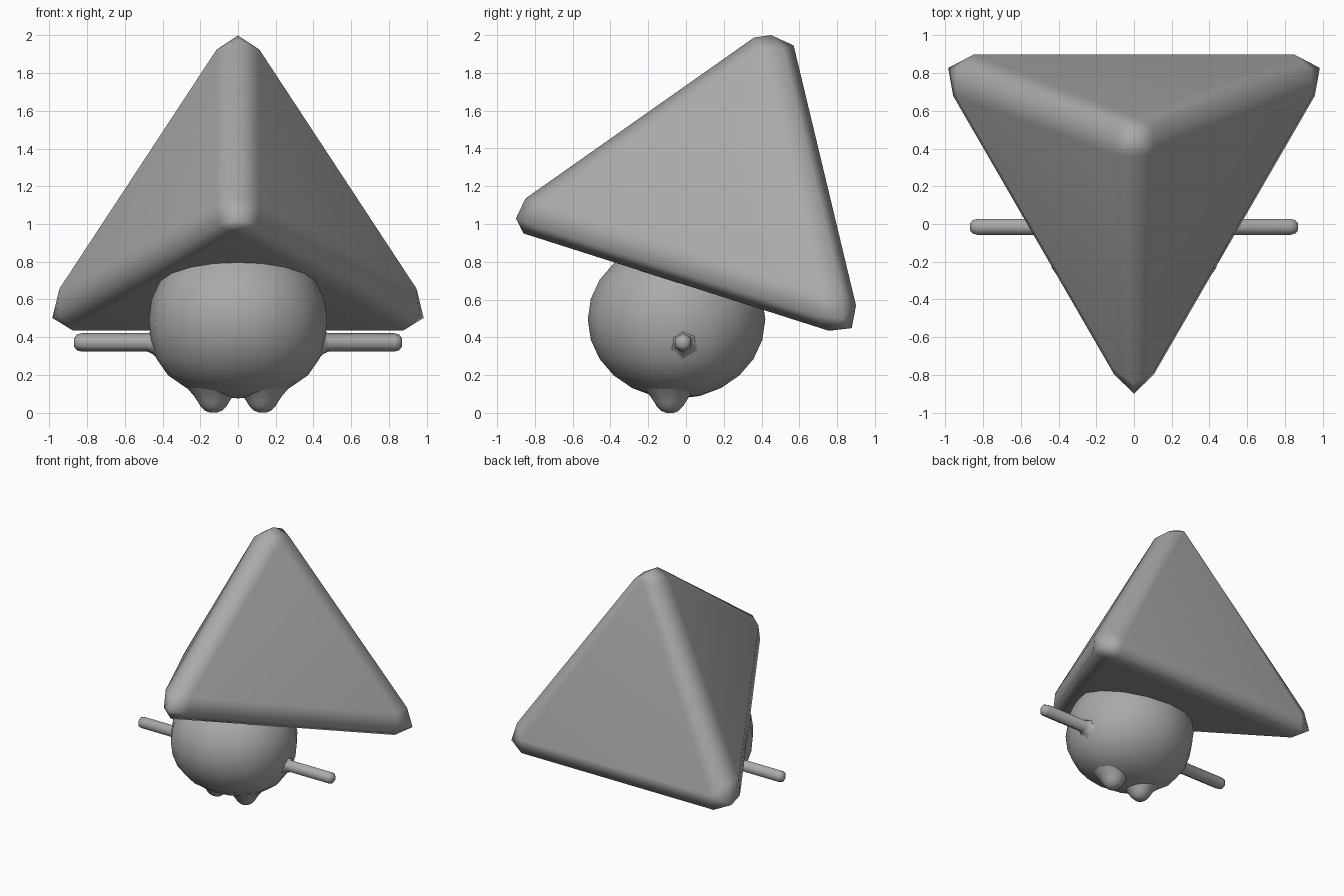
import bpy, bmesh, math
from mathutils import Matrix, Vector

if "Cube" in bpy.data.objects:
    bpy.data.objects.remove(bpy.data.objects["Cube"])

grey = bpy.data.materials.new("plain_grey")
grey.diffuse_color = (0.4, 0.4, 0.4, 1)
grey.use_nodes = True
grey.node_tree.nodes["Principled BSDF"].inputs["Base Color"].default_value = grey.diffuse_color


def finish(name, bm):
    """Turn a bmesh into a smooth grey object."""
    bmesh.ops.recalc_face_normals(bm, faces=bm.faces)
    for f in bm.faces:
        f.smooth = True
    mesh = bpy.data.meshes.new(name)
    bm.to_mesh(mesh)
    bm.free()
    mesh.materials.clear()
    mesh.materials.append(grey)
    ob = bpy.data.objects.new(name, mesh)
    bpy.context.collection.objects.link(ob)
    return ob


def lathe(name, profile, sides, matrix):
    """Spin (radius, height) pairs around local z and close the far end."""
    bm = bmesh.new()
    rings = []
    for r, h in profile:
        ring = []
        for i in range(sides):
            a = math.tau * i / sides
            ring.append(bm.verts.new(matrix @ Vector((r * math.cos(a), r * math.sin(a), h))))
        rings.append(ring)
    for lo, hi in zip(rings, rings[1:]):
        for i in range(sides):
            j = (i + 1) % sides
            bm.faces.new((lo[i], lo[j], hi[j], hi[i]))
    bm.faces.new(rings[-1])
    return finish(name, bm)


# Tilted pyramid hat with rounded edges
bm = bmesh.new()
left, right, front, apex = [bm.verts.new(p) for p in (
    (-1.213, 0.947, 0.374), (1.213, 0.947, 0.374), (0, -1.152, 1.043), (0, 0.503, 2.22))]
for tri in ((left, right, front), (left, right, apex), (left, front, apex), (right, front, apex)):
    bm.faces.new(tri)
bmesh.ops.recalc_face_normals(bm, faces=bm.faces)
bmesh.ops.bevel(bm, geom=bm.edges[:], offset=0.2, offset_type='OFFSET', segments=2,
                profile=0.5, affect='EDGES')
# Blunt front and top tips on the centre line
middle = [v for v in bm.verts if abs(v.co.x) < 0.001]
front_tip = sorted((v for v in middle if v.co.y < 0), key=lambda v: v.co.z)
top_tip = sorted((v for v in middle if v.co.y > 0), key=lambda v: v.co.y)
for tip, points in ((front_tip, ((-0.86, 0.95), (-0.9, 1.03), (-0.85, 1.135))),
                    (top_tip, ((0.36, 1.987), (0.45, 2.0), (0.57, 1.945)))):
    for v, (y, z) in zip(tip, points):
        v.co = (0, y, z)
hat = finish("pyramid_hat", bm)
hat.modifiers.new("flat_sides", 'WEIGHTED_NORMAL')

# Round body, slightly flattened and fuller at the lower sides
bm = bmesh.new()
bmesh.ops.create_uvsphere(bm, u_segments=16, v_segments=12, radius=1,
                          matrix=Matrix.Translation((0, -0.05, 0.495)) @ Matrix.Diagonal((0.473, 0.47, 0.42, 1)))
for v in bm.verts:
    v.co.x *= 1 + 0.2 * max(0, (0.495 - v.co.z) / 0.4) ** 2
finish("body", bm)

# Arms and feet, both sides
arm_profile = [(0.085, 0.43), (0.062, 0.452), (0.049, 0.48), (0.049, 0.83), (0.041, 0.855), (0.022, 0.87)]
foot_profile = [(0.14, -0.13), (0.105, -0.09), (0.085, -0.06), (0.07, -0.035), (0.045, -0.01), (0.02, 0)]
for side, s in (("left", -1), ("right", 1)):
    lathe(side + "_arm", arm_profile, 6,
          Matrix.Translation((0, -0.015, 0.372)) @ Matrix.Rotation(s * math.pi / 2, 4, 'Y'))
    lathe(side + "_foot", foot_profile, 12,
          Matrix.Translation((s * 0.13, -0.085, 0)) @ Matrix.Rotation(math.pi, 4, 'X'))
